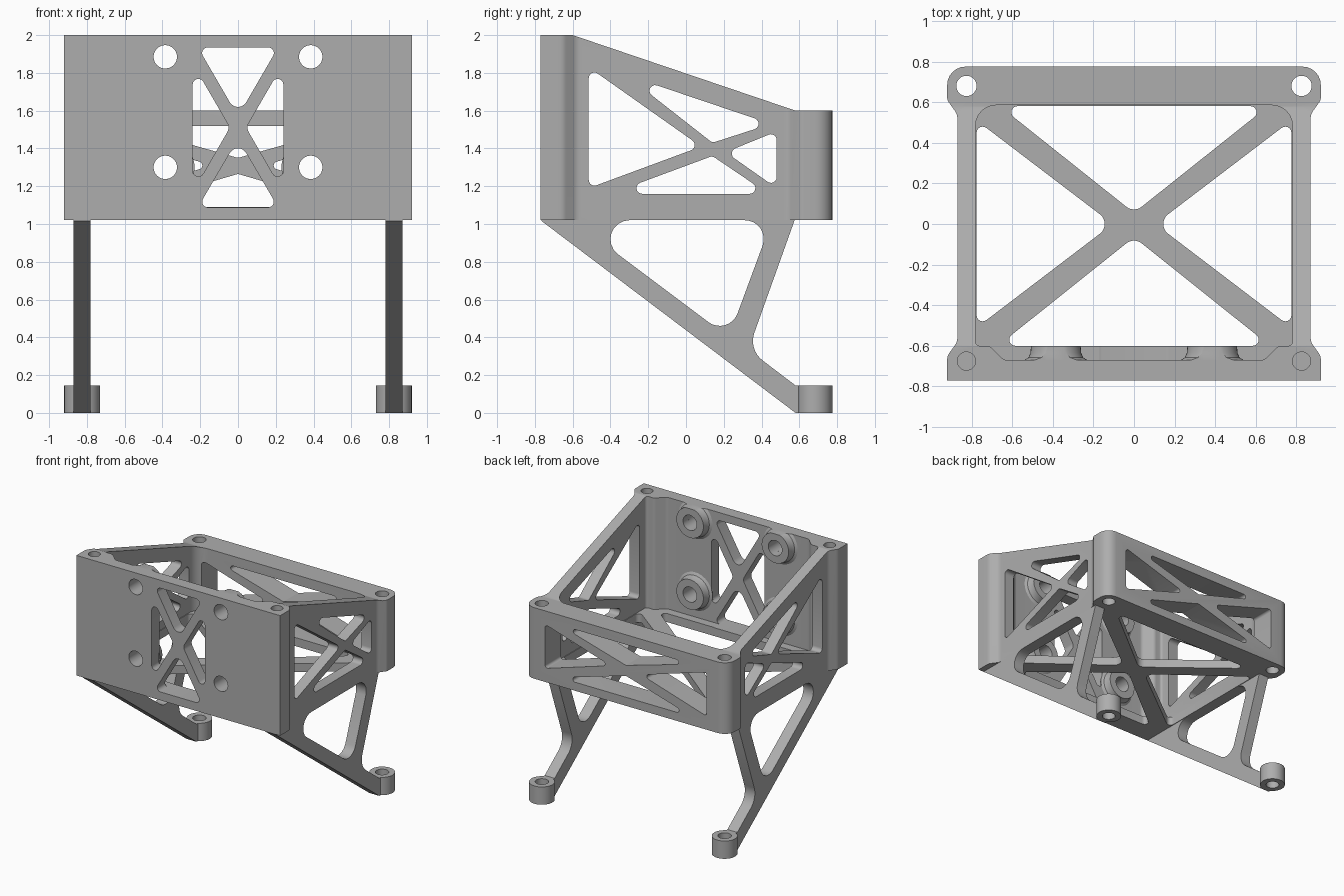
import bpy, bmesh, math
from mathutils import Matrix, Vector

old = bpy.data.objects.get("Cube")
if old:
    bpy.data.objects.remove(old, do_unlink=True)

GREY = (0.42, 0.42, 0.42, 1)
grey = bpy.data.materials.new("plain grey")
grey.use_nodes = True
grey.diffuse_color = GREY
grey.node_tree.nodes["Principled BSDF"].inputs["Base Color"].default_value = GREY


def rounded(points, radius=0.03, steps=6):
    """Round each corner; a point may carry its own radius."""
    out = []
    for i, p in enumerate(points):
        c = Vector(p[:2])
        r = p[2] if len(p) > 2 else radius
        if r == 0:
            out.append(c)
            continue
        a = (Vector(points[i - 1][:2]) - c).normalized()
        b = (Vector(points[(i + 1) % len(points)][:2]) - c).normalized()
        half = a.angle(b) / 2
        centre = c + (a + b).normalized() * r / math.sin(half)
        start = c + a * r / math.tan(half) - centre
        end = c + b * r / math.tan(half) - centre
        turn = math.atan2(start.x * end.y - start.y * end.x, start.dot(end))
        for k in range(steps + 1):
            out.append(centre + Matrix.Rotation(turn * k / steps, 2) @ start)
    return out


def add_prism(bm, points, axis, low, high):
    """Extrude a flat outline along an axis."""
    place = {"x": lambda u, v, d: (d, u, v),
             "y": lambda u, v, d: (u, d, v),
             "z": lambda u, v, d: (u, v, d)}[axis]
    rings = [[bm.verts.new(place(p[0], p[1], d)) for p in points] for d in (low, high)]
    n = len(points)
    for ring in rings:
        bm.faces.new(ring)
    for i in range(n):
        j = (i + 1) % n
        bm.faces.new((rings[0][i], rings[0][j], rings[1][j], rings[1][i]))


def add_lathe(bm, profile, matrix, sides=40):
    """Turn a closed (radius, height) loop about its axis."""
    rings = []
    for k in range(sides):
        a = 2 * math.pi * k / sides
        rings.append([bm.verts.new(matrix @ Vector((r * math.cos(a), r * math.sin(a), h)))
                      for r, h in profile])
    n = len(profile)
    for k in range(sides):
        for i in range(n):
            j = (i + 1) % n
            bm.faces.new((rings[k - 1][i], rings[k][i], rings[k][j], rings[k - 1][j]))


def finish(bm, name):
    bmesh.ops.recalc_face_normals(bm, faces=bm.faces[:])
    mesh = bpy.data.meshes.new(name)
    bm.to_mesh(mesh)
    bm.free()
    mesh.materials.append(grey)
    ob = bpy.data.objects.new(name, mesh)
    bpy.context.collection.objects.link(ob)
    return ob


def prisms(name, outlines, axis, low, high):
    bm = bmesh.new()
    for outline in outlines:
        add_prism(bm, outline, axis, low, high)
    return finish(bm, name)


def cut(ob, cutters):
    for c in cutters:
        mod = ob.modifiers.new("cut", "BOOLEAN")
        mod.operation = "DIFFERENCE"
        mod.solver = "EXACT"
        mod.object = c
    evaluated = ob.evaluated_get(bpy.context.evaluated_depsgraph_get())
    mesh = bpy.data.meshes.new_from_object(evaluated)
    ob.modifiers.clear()
    ob.data = mesh
    for c in cutters:
        bpy.data.objects.remove(c, do_unlink=True)


def smooth(ob):
    bpy.ops.object.select_all(action="DESELECT")
    ob.select_set(True)
    bpy.context.view_layer.objects.active = ob
    bpy.ops.object.shade_smooth_by_angle(angle=math.radians(30))


def both(half):
    """Complete an outline by mirroring it across the first axis."""
    return half + [(-p[0],) + tuple(p[1:]) for p in reversed(half)]


def flip(points):
    return [(-p[0],) + tuple(p[1:]) for p in points]


def circle(x, y, r, n=32):
    return [(x + r * math.cos(2 * math.pi * k / n), y + r * math.sin(2 * math.pi * k / n))
            for k in range(n)]


FLOOR, TOP = 1.02, 2.0
SCREW_X, SCREW_Y = 0.825, 0.68

# Box frame: plan outline raised to full height
outer = both([(0.92, -0.77, 0), (0.92, -0.65, 0.06), (0.87, -0.58, 0.06),
              (0.87, 0.54, 0.06), (0.92, 0.61, 0.04), (0.92, 0.775, 0.09)])
frame = prisms("box_frame", [rounded(outer)], "z", FLOOR, TOP)

# Inner space, sloped top and screw holes
inner = both([(0.64, -0.67, 0.04), (0.71, -0.6, 0.04), (0.78, -0.6, 0.02), (0.78, 0.585, 0.1)])
cavity = prisms("cavity", [rounded(inner)], "z", 1.09, 2.2)
slope = prisms("slope", [[(-0.6, 2.2), (-0.6, TOP), (0.58, 1.6), (0.9, 1.6), (0.9, 2.2)]],
               "x", -1.2, 1.2)
back_holes = prisms("back_holes", [circle(s * SCREW_X, SCREW_Y, 0.05) for s in (-1, 1)],
                    "z", 0.9, 2.1)
front_holes = prisms("front_holes", [circle(s * SCREW_X, -0.675, 0.045) for s in (-1, 1)],
                     "z", 1.6, 2.1)

# Floor openings that leave a cross
floor_side = [(0.775, 0.51), (0.775, -0.51), (0.105, 0, 0.06)]
floor_windows = prisms("floor_windows", [rounded(w) for w in (
    [(-0.66, 0.58), (0.66, 0.58), (0, 0.055, 0.06)],
    [(-0.67, -0.6), (0.67, -0.6), (0, -0.065, 0.06)],
    floor_side, flip(floor_side))], "z", 0.9, 1.15)

# Front plate openings and bolt holes
front_side = [(0.24, 1.85), (0.24, 1.17), (0.043, 1.51, 0.05)]
front_windows = prisms("front_windows", [rounded(w) for w in (
    [(-0.212, 1.935), (0.212, 1.935), (0, 1.57, 0.05)],
    [(-0.212, 1.088), (0.212, 1.088), (0, 1.45, 0.05)],
    front_side, flip(front_side))], "y", -0.9, -0.55)
bolts = [(s * 0.385, z) for s in (-1, 1) for z in (1.3, 1.885)]
bolt_holes = prisms("bolt_holes", [circle(x, z, 0.062) for x, z in bolts], "y", -0.9, -0.55)

# Back wall openings
back_side = [(0.73, 1.49), (0.73, 1.13), (0.14, 1.31)]
back_windows = prisms("back_windows", [rounded(w, 0.02) for w in (
    [(-0.6, 1.52), (0.6, 1.52), (0, 1.35)],
    [(-0.6, 1.09), (0.6, 1.09), (0, 1.265)],
    back_side, flip(back_side))], "y", 0.5, 0.9)

# Side wall openings, cut through both walls at once
side_windows = prisms("side_windows", [rounded(w) for w in (
    [(-0.515, 1.83), (-0.515, 1.19), (0.08, 1.41)],
    [(-0.32, 1.79), (0.45, 1.53), (0.14, 1.43)],
    [(0.21, 1.38), (0.48, 1.49), (0.48, 1.19)],
    [(-0.4, 1.16), (0.435, 1.16), (0.14, 1.36)])], "x", -1.2, 1.2)

cut(frame, [cavity, slope, back_holes, front_holes, floor_windows,
            front_windows, bolt_holes, back_windows, side_windows])
smooth(frame)

# Flared bolt bosses behind the front plate, trimmed flush at the top
bm = bmesh.new()
for x, z in bolts:
    add_lathe(bm, [(0.062, 0), (0.155, 0), (0.155, 0.01), (0.135, 0.022), (0.125, 0.045),
                   (0.122, 0.08), (0.062, 0.08)],
              Matrix.Translation((x, -0.68, z)) @ Matrix.Rotation(-math.pi / 2, 4, "X"))
bosses = finish(bm, "bolt_bosses")
trim = prisms("trim", [[(-1, -1), (1, -1), (1, 1), (-1, 1)]], "z", TOP, 2.3)
cut(bosses, [trim])
smooth(bosses)

# Legs with a rounded opening, and ring feet
leg_outline = rounded([(-0.765, 1.06, 0), (-0.765, 1.016, 0), (0.58, 0, 0), (0.61, 0, 0),
                       (0.61, 0.145, 0), (0.58, 0.145, 0), (0.33, 0.335, 0.13),
                       (0.575, FLOOR, 0), (0.575, 1.06, 0)], steps=8)
leg_opening = rounded([(-0.6, FLOOR), (0.455, FLOOR), (0.226, 0.4)], 0.1, 8)
for side, s in (("right", -1), ("left", 1)):
    low, high = sorted((s * 0.78, s * 0.87))
    leg = prisms(side + "_leg", [leg_outline], "x", low, high)
    cut(leg, [prisms("opening", [leg_opening], "x", low - 0.1, high + 0.1)])
    smooth(leg)
    bm = bmesh.new()
    add_lathe(bm, [(0.05, 0), (0.095, 0), (0.095, 0.145), (0.05, 0.145)],
              Matrix.Translation((s * SCREW_X, SCREW_Y, 0)))
    smooth(finish(bm, side + "_foot"))
